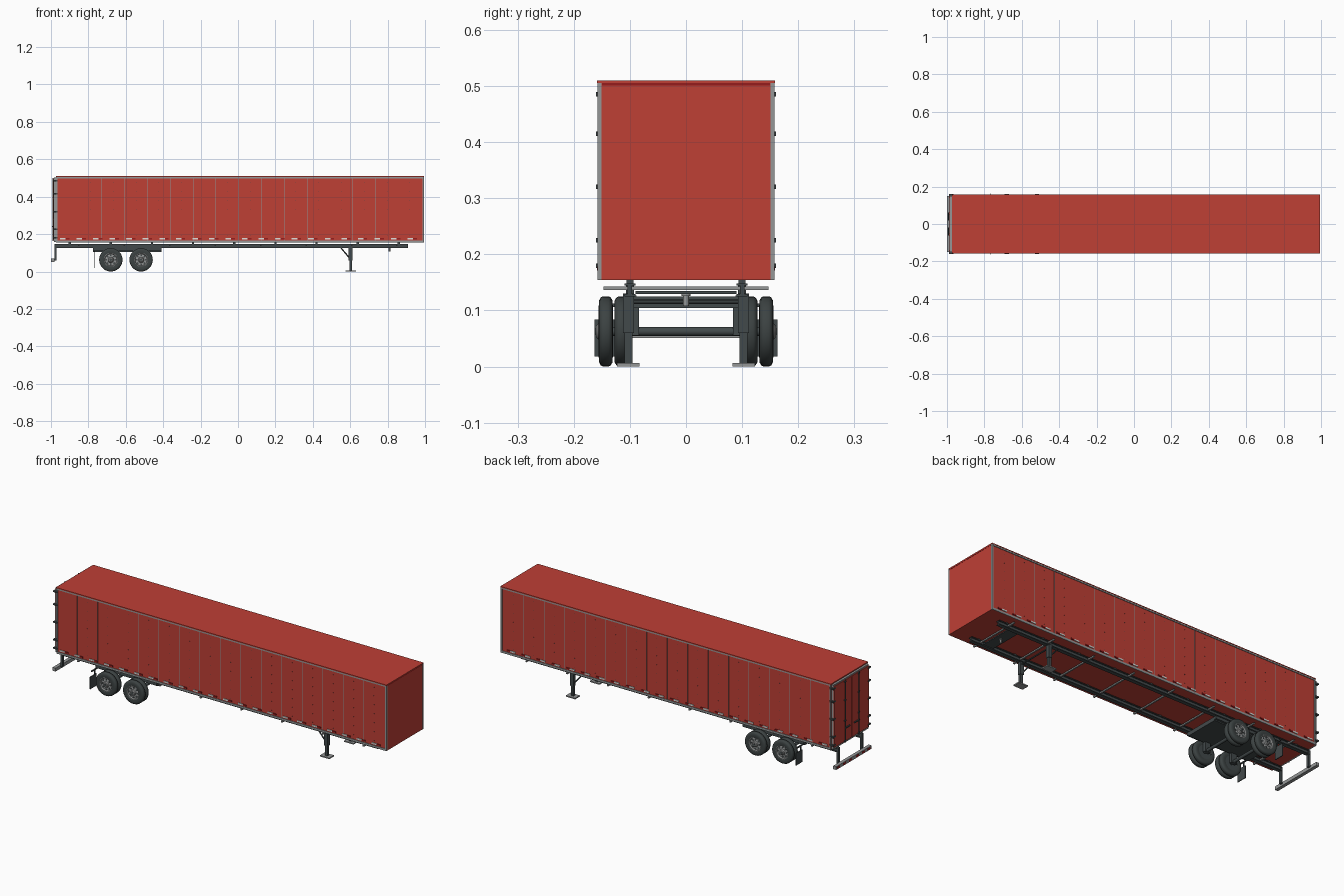
import bpy, bmesh, math
from mathutils import Vector, Matrix

if "Cube" in bpy.data.objects:
    bpy.data.objects.remove(bpy.data.objects["Cube"], do_unlink=True)


def material(name, rgb):
    m = bpy.data.materials.new(name)
    m.use_nodes = True
    m.diffuse_color = (*rgb, 1)
    m.node_tree.nodes["Principled BSDF"].inputs["Base Color"].default_value = (*rgb, 1)
    return m


RED = material("red paint", (0.52, 0.05, 0.036))
GREY = material("aluminium grey", (0.30, 0.31, 0.31))
DARK = material("dark steel", (0.055, 0.068, 0.070))
RUBBER = material("tyre rubber", (0.045, 0.055, 0.055))
WHITE = material("reflector white", (0.75, 0.75, 0.73))
DEEP = material("reflector red", (0.30, 0.012, 0.012))


def finish(name, bm, mat, smooth=False):
    bmesh.ops.recalc_face_normals(bm, faces=bm.faces)
    mesh = bpy.data.meshes.new(name)
    bm.to_mesh(mesh)
    bm.free()
    ob = bpy.data.objects.new(name, mesh)
    bpy.context.collection.objects.link(ob)
    mesh.materials.append(mat)
    if smooth:
        bpy.ops.object.select_all(action="DESELECT")
        ob.select_set(True)
        bpy.context.view_layer.objects.active = ob
        bpy.ops.object.shade_smooth_by_angle(angle=math.radians(35))
    return ob


def add_box(bm, x, y, z):
    """Box from (min, max) ranges."""
    size = [r[1] - r[0] for r in (x, y, z)]
    mid = [sum(r) / 2 for r in (x, y, z)]
    bmesh.ops.create_cube(bm, size=1, matrix=Matrix.Translation(mid) @ Matrix.Diagonal((*size, 1)))


def boxes(name, mat, items, mirror=False):
    """One object from many boxes, optionally mirrored across y."""
    bm = bmesh.new()
    for x, y, z in items:
        add_box(bm, x, y, z)
        if mirror:
            add_box(bm, x, (-y[1], -y[0]), z)
    return finish(name, bm, mat)


def around(c, half):
    return (c - half, c + half)


def add_bar(bm, a, b, r, sides=8):
    a, b = Vector(a), Vector(b)
    d = b - a
    rot = d.to_track_quat("Z", "Y").to_matrix().to_4x4()
    bmesh.ops.create_cone(bm, cap_ends=True, segments=sides, radius1=r, radius2=r,
                          depth=d.length, matrix=Matrix.Translation((a + b) / 2) @ rot)


def lathe(name, mat, profile, centre, steps=32):
    """Spin (radius, y) points about the y axis."""
    bm = bmesh.new()
    vs = [bm.verts.new((r, y, 0)) for r, y in profile]
    es = [bm.edges.new(p) for p in zip(vs, vs[1:])]
    bmesh.ops.spin(bm, geom=vs + es, cent=(0, 0, 0), axis=(0, 1, 0), angle=math.tau, steps=steps)
    bmesh.ops.remove_doubles(bm, verts=bm.verts, dist=1e-5)
    bmesh.ops.translate(bm, verts=bm.verts, vec=centre)
    return finish(name, bm, mat, True)


# Cargo body
REAR, NOSE, SIDE, FLOOR, TOP = -0.972, 0.994, 0.155, 0.154, 0.508
boxes("cargo_body", RED, [((REAR, NOSE), (-SIDE, SIDE), (FLOOR, 0.505))])
boxes("roof_sheet", RED, [((REAR - 0.002, NOSE + 0.001), (-0.159, 0.159), (0.505, TOP + 0.002))])
boxes("side_rails", GREY, [
    ((REAR, NOSE), (SIDE, 0.158), (0.498, 0.505)),
    ((REAR, NOSE), (SIDE, 0.158), (FLOOR, 0.165))], True)
boxes("corner_posts", GREY, [
    ((NOSE - 0.008, NOSE + 0.001), (0.151, 0.158), (FLOOR, 0.505)),
    ((REAR, REAR + 0.008), (0.151, 0.158), (FLOOR, 0.505))], True)
boxes("nose_top_trim", DEEP, [((NOSE, NOSE + 0.001), (-0.15, 0.15), (0.501, 0.505))])

# Side panel seams and rivets
seams = [REAR + 0.122 * k for k in range(1, 16)]
boxes("panel_seams", GREY, [(around(x, 0.0012), (SIDE, 0.1557), (0.165, 0.498)) for x in seams], True)
boxes("panel_rivets", DARK, [
    (around(x + 0.061, 0.0012), (SIDE, 0.156), around(0.19 + 0.048 * k, 0.0012))
    for x in seams for k in range(7)], True)

# Reflective tape dashes along both sides
dashes = [REAR + 0.02 + 0.0885 * k for k in range(22)]
boxes("white_reflectors", WHITE, [((x, x + 0.03), (SIDE, 0.159), (0.171, 0.178)) for x in dashes], True)
boxes("red_reflectors", DEEP, [((x + 0.03, x + 0.05), (SIDE, 0.159), (0.171, 0.178)) for x in dashes], True)

# Rear frame, doors, lock rods and hinges
boxes("rear_frame", GREY, [((-0.983, REAR), (-0.15, 0.15), (0.157, 0.503))])
boxes("rear_doors", RED, [((-0.987, -0.983), (0.001, 0.147), (0.167, 0.496))], True)
bm = bmesh.new()
for s in (-1, 1):
    add_bar(bm, (-0.990, s * 0.058, 0.162), (-0.990, s * 0.058, 0.5), 0.003)
    for z in (0.17, 0.28, 0.39, 0.49):
        add_box(bm, (-0.992, -0.986), around(s * 0.058, 0.006), around(z, 0.004))
    add_box(bm, (-0.994, -0.988), around(s * 0.04, 0.02), around(0.24, 0.003))
finish("lock_rods", bm, DARK)
boxes("door_hinges", DARK, [
    ((-0.989, -0.966), (0.138, 0.160), around(z, 0.004)) for z in (0.18, 0.225, 0.32, 0.415, 0.485)], True)

# Chassis rails as I-beams
RAIL = (-0.975, 0.91)
boxes("chassis_rails", DARK, [
    (RAIL, (0.096, 0.104), (0.126, 0.147)),
    (RAIL, (0.090, 0.110), (0.125, 0.129)),
    (RAIL, (0.090, 0.110), (0.144, 0.148))], True)
boxes("rail_mounts", DARK, [
    (around(-0.9 + 0.22 * k, 0.006), around(0.1, 0.006), (0.147, 0.155)) for k in range(9)], True)
boxes("cross_members", GREY, [
    (around(0.85 - 0.243 * k, 0.004), (-0.147, 0.147), (0.136, 0.143)) for k in range(8)])

# Kingpin
lathe("kingpin", GREY, [(0, -0.01), (0.005, -0.01), (0.005, 0.008), (0.008, 0.008), (0.008, 0.016),
                        (0, 0.016)], (0, 0, 0), 16).matrix_world = (
    Matrix.Translation((0.81, 0, 0.118)) @ Matrix.Rotation(math.pi / 2, 4, "X"))
boxes("kingpin_plate", DARK, [(around(0.81, 0.03), (-0.09, 0.09), (0.129, 0.135))])

# Landing gear
LEG = 0.602
boxes("landing_legs", DARK, [
    (around(LEG, 0.007), (0.095, 0.110), (0.004, 0.13)),
    (around(LEG, 0.010), (0.093, 0.112), (0.06, 0.13))], True)
boxes("landing_feet", GREY, [(around(LEG, 0.028), around(0.103, 0.02), (0, 0.006))], True)
bm = bmesh.new()
for s in (-1, 1):
    add_bar(bm, (0.55, s * 0.1, 0.127), (LEG, s * 0.1, 0.065), 0.0035)
add_bar(bm, (LEG, -0.1, 0.115), (LEG, 0.1, 0.115), 0.004)
finish("landing_braces", bm, DARK)

# Bogie
boxes("bogie_frame", DARK, [
    ((-0.775, -0.41), (-0.095, 0.095), (0.104, 0.125)),
    ((-0.775, -0.41), (0.088, 0.106), (0.110, 0.127)),
    (around(-0.68, 0.016), (0.084, 0.1), (0.055, 0.106)),
    (around(-0.52, 0.016), (0.084, 0.1), (0.055, 0.106))], True)

# Wheels: dual tyres, dished rims with dark vent holes, hub caps
AXLES, RADIUS = (-0.68, -0.518), 0.0625
half = [(0.036, 0.011), (0.046, 0.0125), (0.055, 0.012), (0.0605, 0.009), (RADIUS, 0.005)]
tyre = [(r, -y) for r, y in half] + half[::-1]
bm = bmesh.new()
for x in AXLES:
    add_bar(bm, (x, -0.13, RADIUS), (x, 0.13, RADIUS), 0.008, 16)
finish("axles", bm, DARK, True)
for i, x in enumerate(AXLES):
    for side, s in (("left", 1), ("right", -1)):
        tag = f"{side}_{i + 1}"
        for label, y in (("inner", 0.115), ("outer", 0.143)):
            lathe(f"tyre_{label}_{tag}", RUBBER, tyre, (x, s * y, RADIUS))
        rim = [(0.037, 0.012), (0.034, 0.012), (0.031, 0.005), (0.016, 0.007),
               (0.014, 0.014), (0.010, 0.017), (0, 0.017)]
        lathe(f"rim_{tag}", GREY, [(r, s * y) for r, y in rim], (x, s * 0.143, RADIUS))
        lathe(f"inner_disc_{tag}", DARK, [(0.037, 0), (0, 0)], (x, s * 0.106, RADIUS))
        bm = bmesh.new()
        for k in range(8):
            a = math.tau * k / 8
            px, pz = x + 0.0245 * math.cos(a), RADIUS + 0.0245 * math.sin(a)
            add_bar(bm, (px, s * 0.146, pz), (px, s * 0.1502, pz), 0.0048, 10)
        add_bar(bm, (x, s * 0.158, RADIUS), (x, s * 0.1615, RADIUS), 0.006, 12)
        finish(f"rim_holes_{tag}", bm, DARK)

# Mud flaps
boxes("mud_flaps", DARK, [
    (around(-0.768, 0.002), (0.108, 0.163), (0.018, 0.084)),
    (around(-0.768, 0.003), (0.09, 0.15), (0.106, 0.112)),
    (around(-0.768, 0.002), (0.118, 0.124), (0.08, 0.108))], True)

# Rear underrun guard
boxes("guard_posts", DARK, [(around(-0.976, 0.006), around(0.1, 0.007), (0.06, 0.148))], True)
boxes("guard_bar", GREY, [((-1.0, -0.982), (-0.15, 0.15), (0.051, 0.069))])
boxes("guard_brackets", DARK, [((-0.985, -0.97), around(0.1, 0.007), (0.06, 0.069))], True)
boxes("guard_reflectors", DEEP, [
    ((-1.001, -1.0), around(0.03 + 0.05 * k, 0.012), (0.055, 0.065)) for k in range(3)], True)
